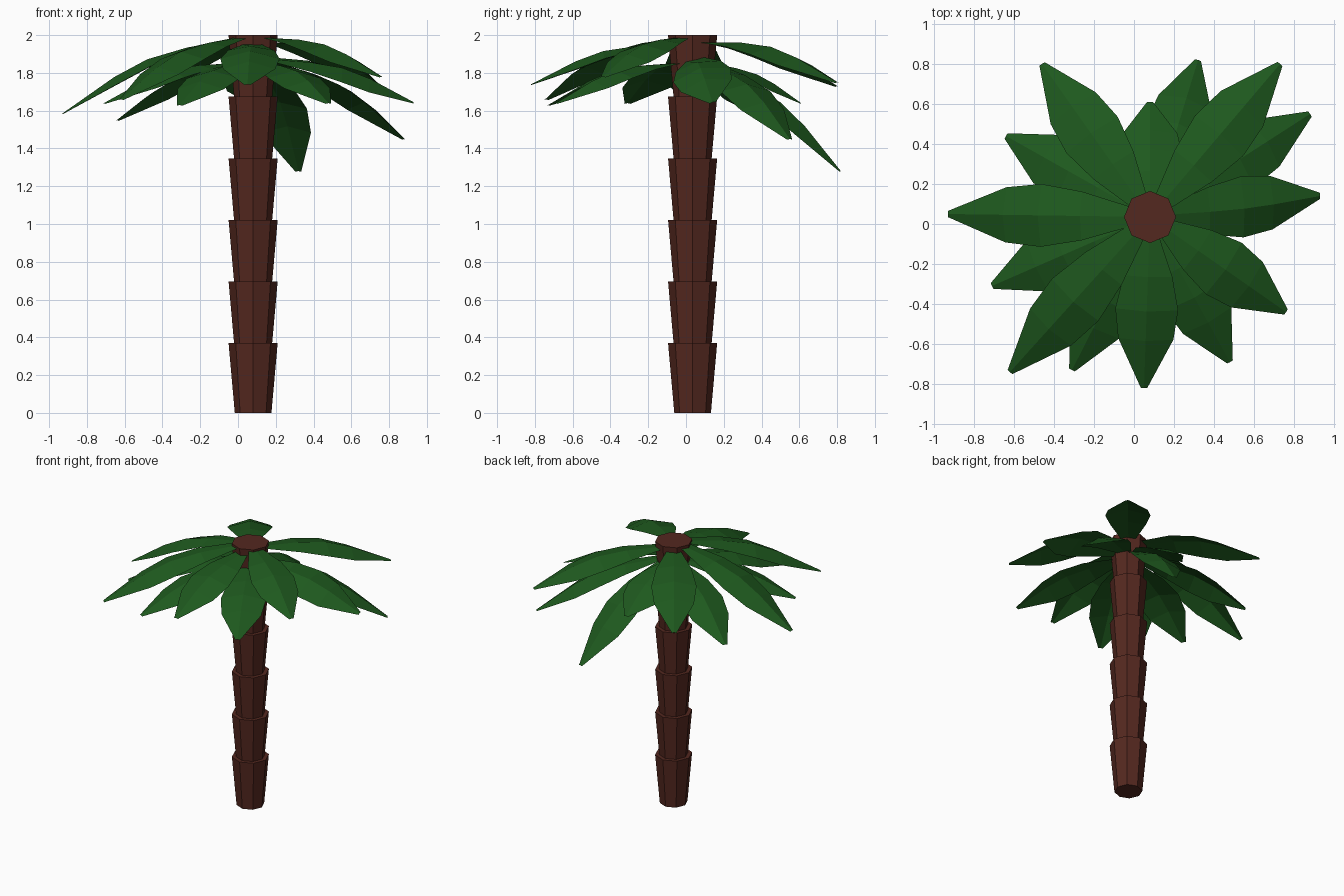
import bpy, bmesh
from mathutils import Matrix, Vector

cube = bpy.data.objects.get("Cube")
if cube:
    bpy.data.objects.remove(cube, do_unlink=True)


def material(name, rgb):
    mat = bpy.data.materials.new(name)
    mat.use_nodes = True
    mat.diffuse_color = (*rgb, 1)
    mat.node_tree.nodes["Principled BSDF"].inputs["Base Color"].default_value = (*rgb, 1)
    return mat


BARK = material("bark_brown", (0.088, 0.021, 0.014))
LEAF = material("leaf_green", (0.013, 0.1, 0.013))
AXIS = Vector((0.08, 0.035, 0))      # trunk centre line


def finish(bm, name, mat):
    mesh = bpy.data.meshes.new(name)
    bm.to_mesh(mesh)
    bm.free()
    mesh.materials.append(mat)
    obj = bpy.data.objects.new(name, mesh)
    bpy.context.collection.objects.link(obj)


# Trunk: stacked octagonal cups, each flaring upwards
SEGMENTS, HEIGHT = 6, 0.37
STEP = (2 - HEIGHT) / (SEGMENTS - 1)
for i in range(SEGMENTS):
    bm = bmesh.new()
    bmesh.ops.create_cone(bm, cap_ends=True, segments=8,
                          radius1=0.097, radius2=0.13, depth=HEIGHT)
    bmesh.ops.translate(bm, verts=bm.verts,
                        vec=AXIS + Vector((0, 0, i * STEP + HEIGHT / 2)))
    finish(bm, f"trunk_segment_{i + 1}", BARK)

# Frond rows: fraction of length, half width, arch above chord, edge drop
PROFILE = [(0, 0.05, 0, 0), (0.25, 0.122, 0.058, 0.022), (0.47, 0.157, 0.085, 0.042),
           (0.67, 0.138, 0.068, 0.042), (1, 0.016, 0, 0.004)]


def frond(name, tip, base_z, roll=0):
    """A shallow folded leaf arching from the trunk to its tip."""
    tip = Vector(tip)
    out = Vector((tip.x, tip.y, 0)) - AXIS
    out.normalize()
    base = AXIS + out * 0.1 + Vector((0, 0, base_z))
    span = tip - base
    turn = Matrix.Rotation(roll, 3, span)
    side = Vector((-out.y, out.x, 0))
    normal = turn @ span.normalized().cross(side)
    side = turn @ side
    bm = bmesh.new()
    rows = []
    for t, half, arch, drop in PROFILE:
        ridge = base + span * t + normal * arch * span.length
        rows.append([bm.verts.new(ridge + side * half * s - normal * drop * abs(s))
                     for s in (-1, 0, 1)])
    for a, b in zip(rows, rows[1:]):
        for k in range(2):
            bm.faces.new((a[k], b[k], b[k + 1], a[k + 1]))
    finish(bm, name, LEAF)


# Crown: tip position, height at the trunk, optional roll
UPPER = [((-0.93, 0.05, 1.585), 1.98), ((-0.46, 0.80, 1.73), 1.96),
         ((0.73, 0.80, 1.75), 1.96), ((0.76, -0.44, 1.78), 1.985),
         ((0.05, -0.82, 1.74), 1.95), ((-0.62, -0.74, 1.66), 1.985)]
LOWER = [((-0.64, 0.44, 1.55), 1.85), ((0.08, 0.61, 1.64), 1.85),
         ((0.32, 0.82, 1.28), 1.85), ((0.88, 0.55, 1.45), 1.86),
         ((0.93, 0.14, 1.645), 1.87, 0.25), ((0.48, -0.69, 1.64), 1.85),
         ((-0.31, -0.73, 1.63), 1.85), ((-0.71, -0.31, 1.64), 1.85)]
for layer, fronds in (("upper", UPPER), ("lower", LOWER)):
    for n, settings in enumerate(fronds):
        frond(f"{layer}_frond_{n + 1}", *settings)
